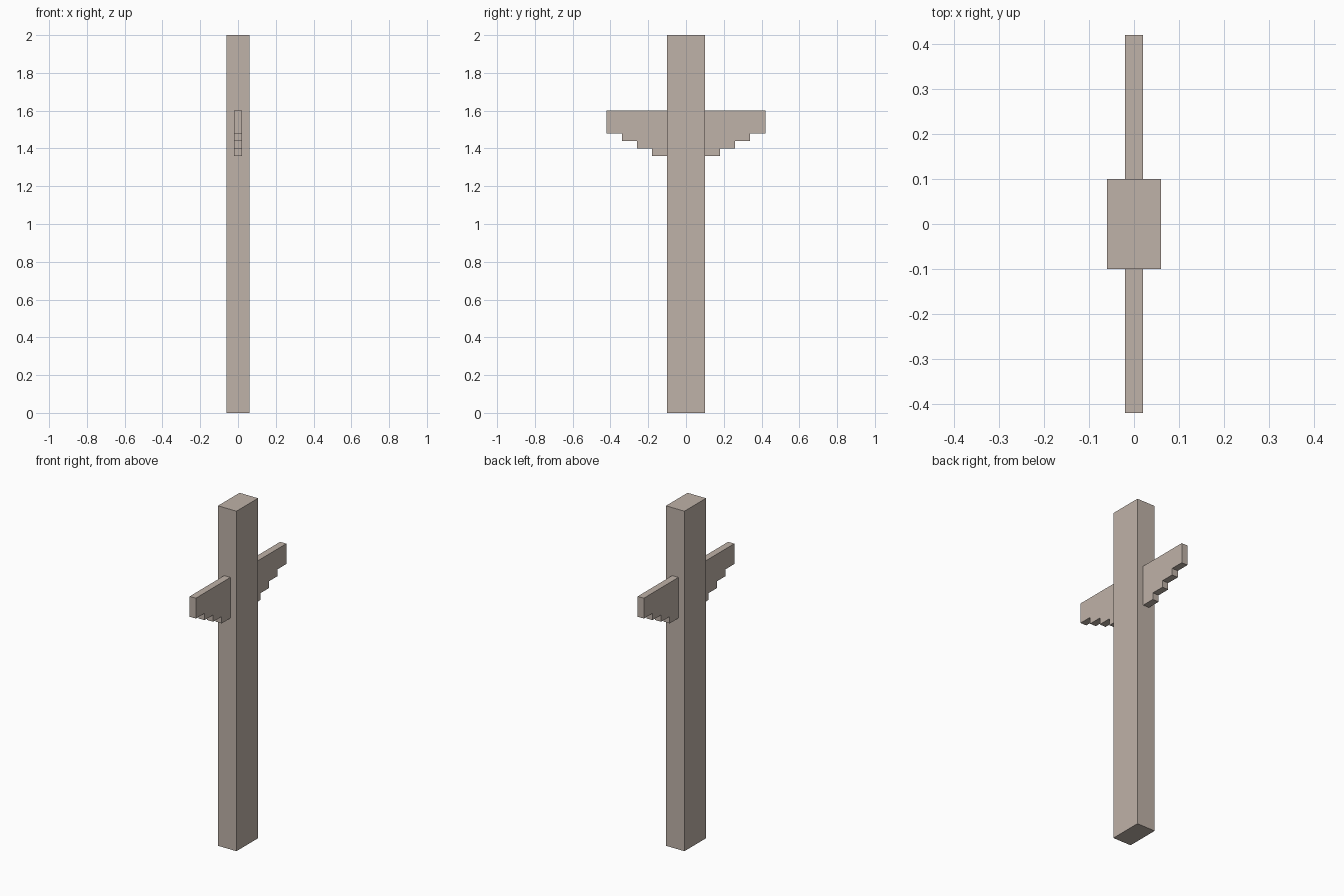
import bpy
import bmesh

cube = bpy.data.objects.get("Cube")
if cube:
    bpy.data.objects.remove(cube, do_unlink=True)

stone = bpy.data.materials.new("warm_grey_stone")
stone.use_nodes = True
colour = (0.52, 0.445, 0.392, 1.0)
stone.diffuse_color = colour
stone.node_tree.nodes["Principled BSDF"].inputs["Base Color"].default_value = colour


def extrude_profile(name, profile, half_width):
    """Extrude a (y, z) outline along x, centred on x = 0."""
    bm = bmesh.new()
    face = bm.faces.new([bm.verts.new((-half_width, y, z)) for y, z in profile])
    ext = bmesh.ops.extrude_face_region(bm, geom=[face])
    verts = [v for v in ext["geom"] if isinstance(v, bmesh.types.BMVert)]
    bmesh.ops.translate(bm, verts=verts, vec=(2 * half_width, 0, 0))
    bmesh.ops.recalc_face_normals(bm, faces=bm.faces[:])
    mesh = bpy.data.meshes.new(name)
    bm.to_mesh(mesh)
    bm.free()
    mesh.materials.append(stone)
    obj = bpy.data.objects.new(name, mesh)
    bpy.context.collection.objects.link(obj)
    return obj


# Tall rectangular post
extrude_profile("post", [(-0.1, 0), (0.1, 0), (0.1, 2), (-0.1, 2)], 0.06)

# Thin arms, with the underside stepping down toward the post
STEPS, RUN, RISE = 4, 0.08, 0.04
for name, side in (("front_arm", -1), ("back_arm", 1)):
    outline = [(side * 0.1, 1.6), (side * 0.42, 1.6)]
    for i in range(STEPS):
        z = 1.48 - i * RISE
        outline += [(side * (0.42 - i * RUN), z),
                    (side * (0.42 - (i + 1) * RUN), z)]
    extrude_profile(name, outline, 0.02)
